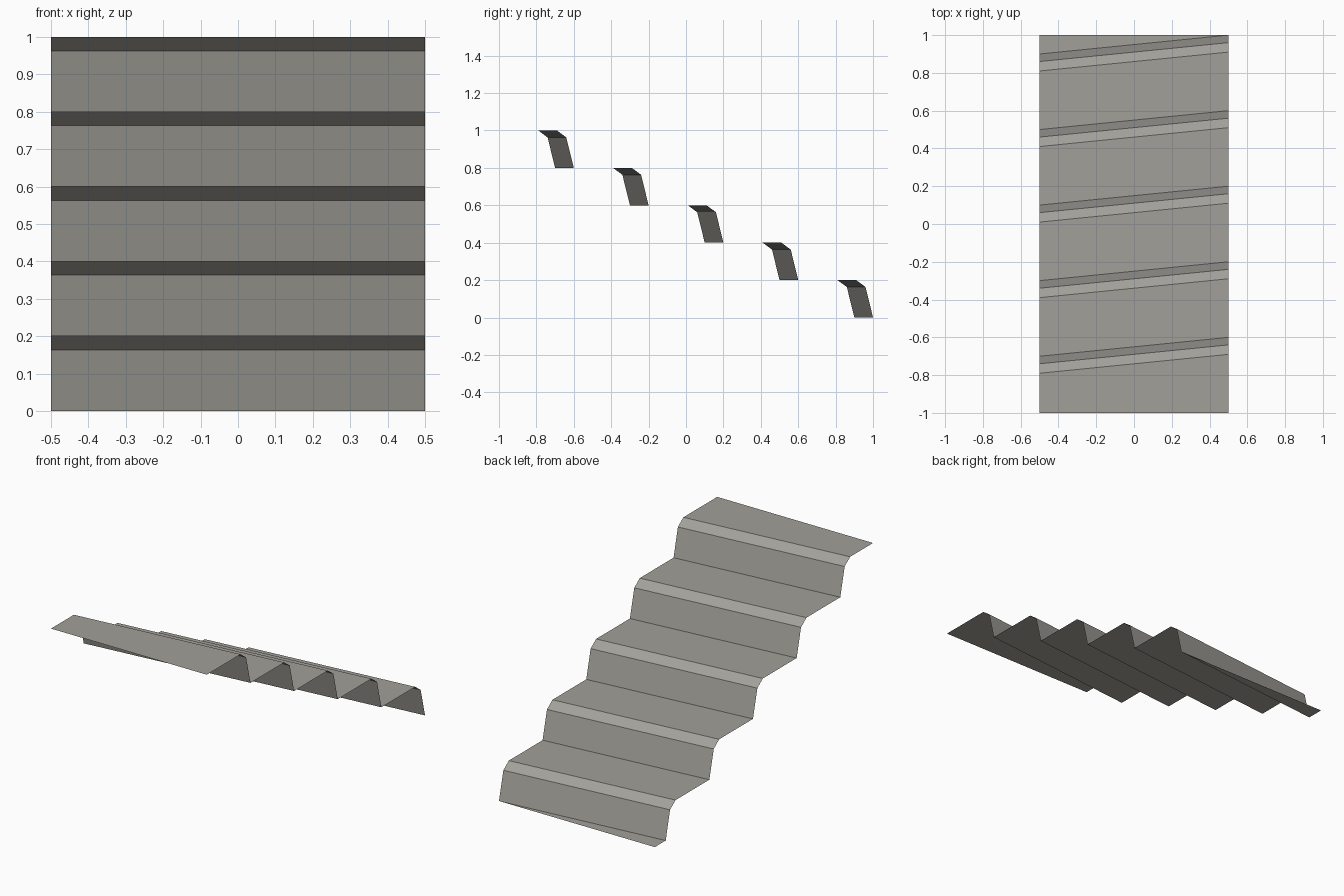
import bpy, bmesh

if "Cube" in bpy.data.objects:
    bpy.data.objects.remove(bpy.data.objects["Cube"], do_unlink=True)

STEPS, RISE, RUN = 5, 0.2, 0.4
HALF_WIDTH, SKEW = 0.5, 0.1

# Stone colour
stone = bpy.data.materials.new("warm grey stone")
stone.use_nodes = True
colour = (0.36, 0.35, 0.32, 1)
stone.diffuse_color = colour
stone.node_tree.nodes["Principled BSDF"].inputs["Base Color"].default_value = colour

# Side profile as (y, z, skew): square ends, slanted steps between them
profile = [(-1, 1, 0)]
for i in range(STEPS):
    y, z = -0.74 + i * RUN, 1 - i * RISE
    profile += [(y, z, SKEW),                  # tread edge
                (y + 0.05, z - 0.037, SKEW),   # bevelled nosing
                (y + 0.09, z - RISE, SKEW)]    # foot of riser
profile.append((1, 0, 0))

# Open folded sheet spanning the width
bm = bmesh.new()
rows = [[bm.verts.new((x, y + skew * x, z)) for x in (-HALF_WIDTH, HALF_WIDTH)]
        for y, z, skew in profile]
for (a, b), (c, d) in zip(rows, rows[1:]):
    bm.faces.new((a, b, d, c))
# The last riser meets the square end at one corner
bmesh.ops.remove_doubles(bm, verts=bm.verts, dist=0.001)

mesh = bpy.data.meshes.new("stair_sheet")
bm.to_mesh(mesh)
bm.free()
mesh.materials.append(stone)
stairs = bpy.data.objects.new("stair_sheet", mesh)
bpy.context.collection.objects.link(stairs)
